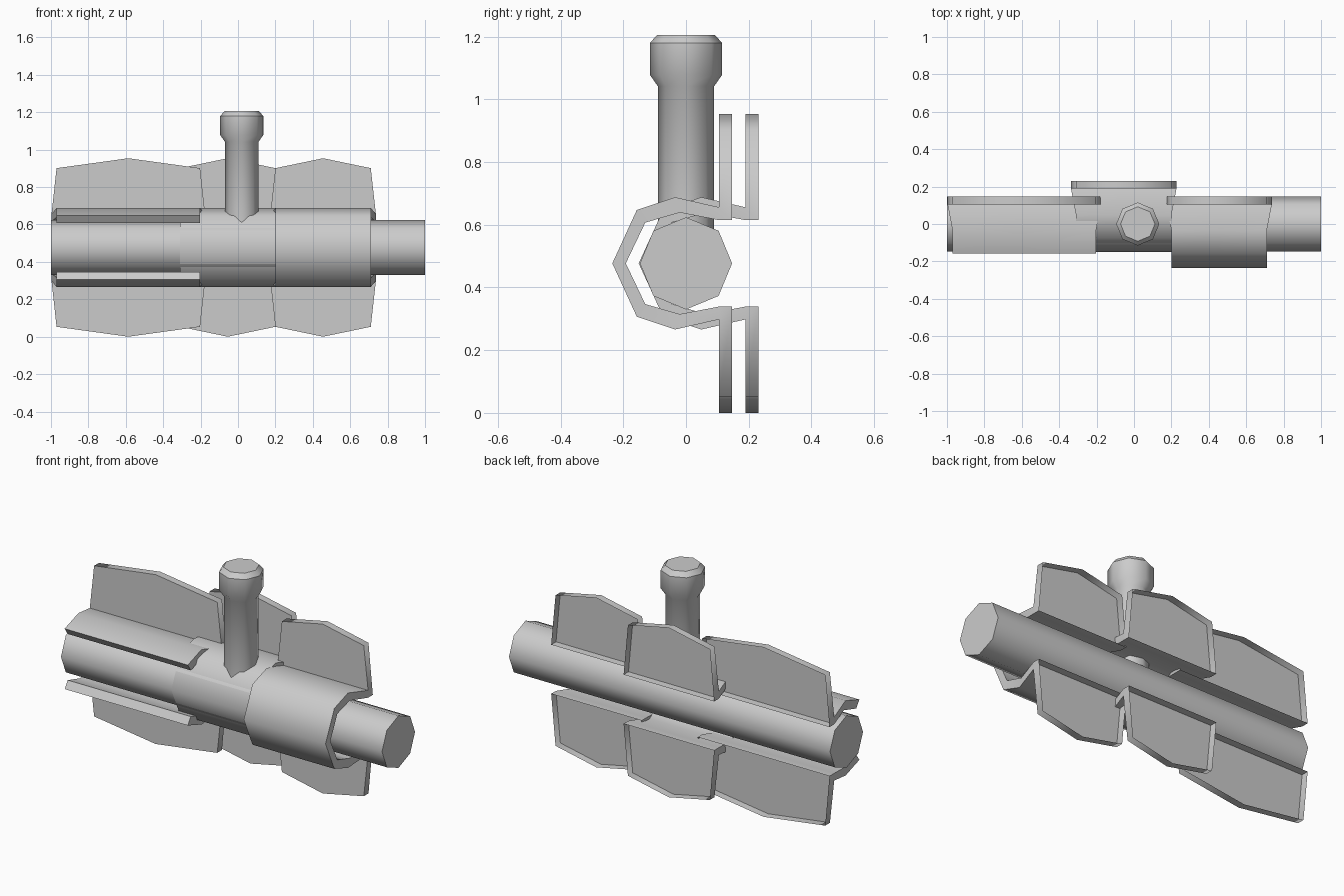
import bpy
import bmesh
import math

cube = bpy.data.objects.get("Cube")
if cube:
    bpy.data.objects.remove(cube, do_unlink=True)

AXIS_Z = 0.477  # height of the rod centre line

grey = bpy.data.materials.new("plain_grey")
grey.use_nodes = True
COLOUR = (0.6, 0.6, 0.6, 1.0)
grey.diffuse_color = COLOUR
grey.node_tree.nodes["Principled BSDF"].inputs["Base Color"].default_value = COLOUR


def finish(name, bm, angle):
    """Turn a bmesh into a shaded, coloured object."""
    mesh = bpy.data.meshes.new(name)
    bm.to_mesh(mesh)
    bm.free()
    mesh.materials.append(grey)
    obj = bpy.data.objects.new(name, mesh)
    bpy.context.collection.objects.link(obj)
    bpy.ops.object.select_all(action='DESELECT')
    obj.select_set(True)
    bpy.context.view_layer.objects.active = obj
    bpy.ops.object.shade_smooth_by_angle(angle=math.radians(angle), keep_sharp_edges=True)
    return obj


def turned(name, profile, place, sharp_rings=()):
    """Eight-sided turned part from (radius, distance) pairs."""
    bm = bmesh.new()
    rings = []
    for r, d in profile:
        rings.append([bm.verts.new(place(r * math.cos(k * math.pi / 4),
                                         r * math.sin(k * math.pi / 4), d))
                      for k in range(8)])
    for a, b in zip(rings, rings[1:]):
        for k in range(8):
            n = (k + 1) % 8
            bm.faces.new((a[k], a[n], b[n], b[k]))
    bm.faces.new(rings[0])
    bm.faces.new(rings[-1])
    for i in sharp_rings:
        for k in range(8):
            bm.edges.get((rings[i][k], rings[i][(k + 1) % 8])).smooth = False
    bmesh.ops.recalc_face_normals(bm, faces=bm.faces)
    return finish(name, bm, 50)


# Half section of a bracket, from the front nose round to the flange tip:
# outer y, outer z, inner y, inner z, extra width, extra height at mid-width
SECTION = [
    (-0.235, 0.000, -0.192, 0.000, 0.000, 0.0),
    (-0.157, 0.170, -0.130, 0.130, 0.000, 0.0),
    (-0.035, 0.211, -0.020, 0.162, 0.000, 0.0),
    (0.105, 0.179, 0.105, 0.138, 0.027, 0.0),
    (0.105, 0.179, 0.147, 0.138, 0.027, 0.0),
    (0.105, 0.424, 0.147, 0.424, 0.000, 0.053),
]


def add_sheet(bm, stations, x0, x1, y_shift):
    """Thick folded sheet: three columns of points on each skin."""
    rows = []
    for oy, oz, iy, iz, wide, peak in stations:
        skins = []
        for y, z in ((oy, oz), (iy, iz)):
            skins.append([
                bm.verts.new((x, y + y_shift, AXIS_Z + z + rise))
                for x, rise in ((x0 - wide, 0), ((x0 + x1) / 2, peak), (x1 + wide, 0))])
        rows.append(skins)
    for a, b in zip(rows, rows[1:]):
        for s in (0, 1):
            for c in (0, 1):
                bm.faces.new((a[s][c], a[s][c + 1], b[s][c + 1], b[s][c]))
        for c in (0, 2):
            bm.faces.new((a[0][c], a[1][c], b[1][c], b[0][c]))
    for r in (rows[0], rows[-1]):
        for c in (0, 1):
            bm.faces.new((r[0][c], r[0][c + 1], r[1][c + 1], r[1][c]))


def bracket(name, x0, x1, y_shift=0.0, open_front=False):
    lower = [(a, -b, c, -d, e, -f) for a, b, c, d, e, f in SECTION]
    bm = bmesh.new()
    if open_front:
        add_sheet(bm, SECTION[1:], x0, x1, y_shift)
        add_sheet(bm, lower[1:], x0, x1, y_shift)
        # crisp front lips
        for e in bm.edges:
            e.smooth = any(v.co.y > -0.12 for v in e.verts)
    else:
        add_sheet(bm, lower[:0:-1] + SECTION, x0, x1, y_shift)
    # merge the doubled points at the flange bend
    bmesh.ops.remove_doubles(bm, verts=bm.verts, dist=0.0005)
    bmesh.ops.dissolve_degenerate(bm, edges=bm.edges, dist=0.0005)
    bmesh.ops.recalc_face_normals(bm, faces=bm.faces)
    # hollow out the back of both flanges, leaving a thin rim
    backs = [f for f in bm.faces
             if f.normal.y > 0.99 and f.calc_center_median().y > 0.14 + y_shift]
    bmesh.ops.inset_region(bm, faces=backs, thickness=0.002, use_even_offset=True)
    for v in {v for f in backs for v in f.verts}:
        v.co.y -= 0.04
    return finish(name, bm, 78)


# Long rod
turned("rod", [(0.147, -1.0), (0.147, 1.0)],
       lambda u, v, d: (d, u, AXIS_Z + v))

# Upright bolt with a chamfered head
turned("bolt", [(0.09, 0.58), (0.09, 1.042), (0.115, 1.078), (0.115, 1.18), (0.092, 1.206)],
       lambda u, v, d: (0.02 + u, v, d), sharp_rings=(3, 4))

# Three brackets with flanges
bracket("left_bracket", 0.2, 0.71)
bracket("middle_bracket", -0.31, 0.2, y_shift=0.084)
bracket("right_bracket", -0.97, -0.203, open_front=True)
